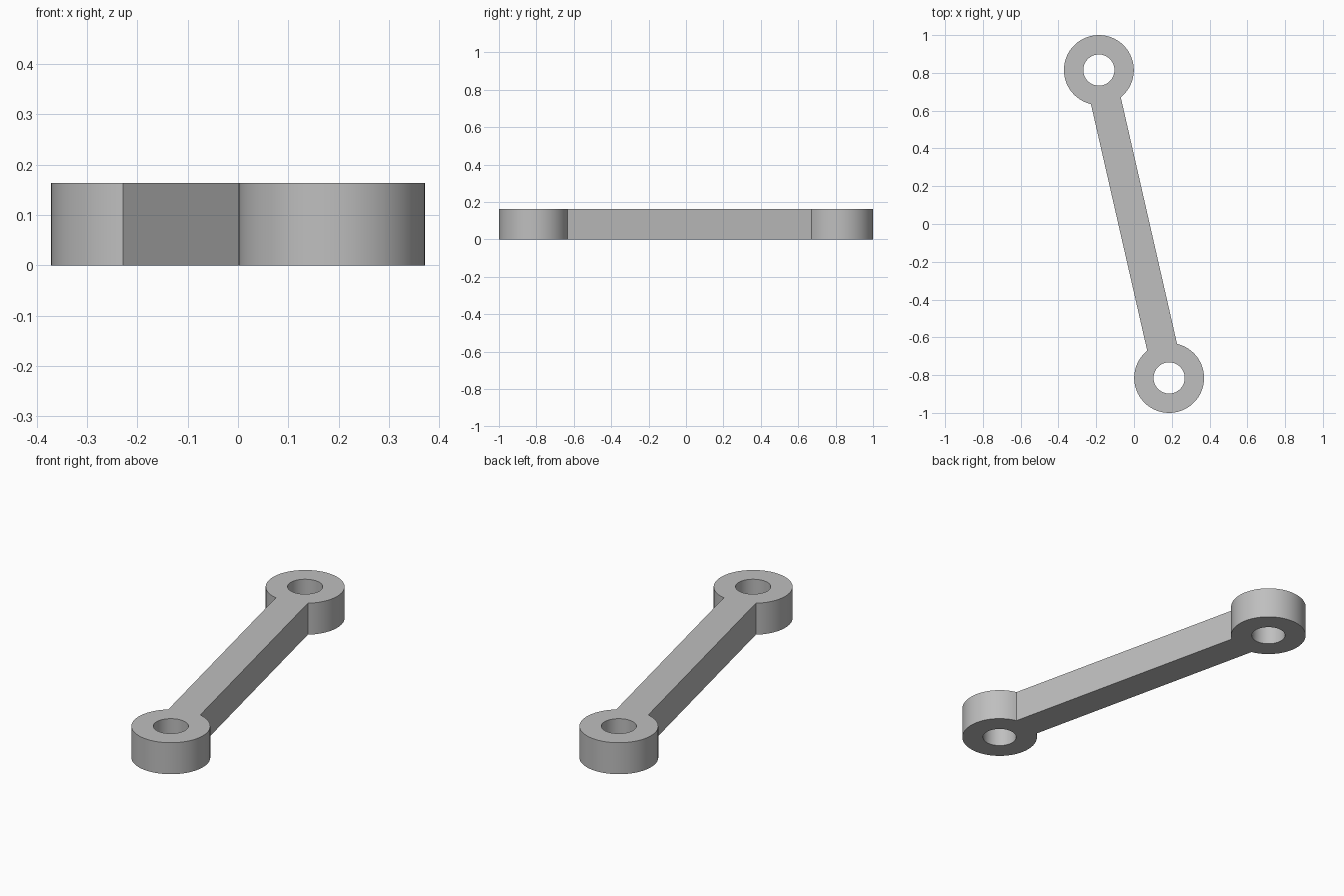
import bpy, bmesh, math
from mathutils import Vector

cube = bpy.data.objects.get("Cube")
if cube:
    bpy.data.objects.remove(cube, do_unlink=True)

EYE = Vector((0.186, -0.815))      # centre of the front eye; the back one is opposite
R_OUT, R_HOLE = 0.185, 0.0825
HALF_BAR, HEIGHT = 0.081, 0.163
STEPS = 64

mat = bpy.data.materials.new("plain grey")
mat.use_nodes = True
grey = (0.52, 0.52, 0.52, 1)
mat.diffuse_color = grey
mat.node_tree.nodes["Principled BSDF"].inputs["Base Color"].default_value = grey


def arc(centre, radius, start, sweep, count):
    return [centre + radius * Vector((math.cos(start + sweep * i / count),
                                      math.sin(start + sweep * i / count)))
            for i in range(count + 1)]


def add_loop(bm, points):
    verts = [bm.verts.new((p.x, p.y, 0)) for p in points]
    return [bm.edges.new((v, verts[i - 1])) for i, v in enumerate(verts)]


# Outline: an open arc round each eye, joined by the straight bar sides
outward = math.atan2(EYE.y, EYE.x)
half_sweep = math.pi - math.asin(HALF_BAR / R_OUT)
bm = bmesh.new()
outline, edges = [], []
for centre, angle in ((EYE, outward), (-EYE, outward + math.pi)):
    outline += arc(centre, R_OUT, angle - half_sweep, 2 * half_sweep, STEPS)
    edges += add_loop(bm, arc(centre, R_HOLE, 0, 2 * math.pi, STEPS)[:-1])
edges += add_loop(bm, outline)

# Fill round the holes, then raise to full thickness
bmesh.ops.triangle_fill(bm, edges=edges, use_beauty=True, normal=(0, 0, 1))
raised = bmesh.ops.extrude_face_region(bm, geom=bm.faces[:], use_keep_orig=True)
top = [g for g in raised["geom"] if isinstance(g, bmesh.types.BMVert)]
bmesh.ops.translate(bm, verts=top, vec=(0, 0, HEIGHT))
bmesh.ops.recalc_face_normals(bm, faces=bm.faces[:])

mesh = bpy.data.meshes.new("link_arm")
bm.to_mesh(mesh)
bm.free()
mesh.materials.append(mat)
link = bpy.data.objects.new("link_arm", mesh)
bpy.context.collection.objects.link(link)

# Smooth round walls, crisp rims
bpy.ops.object.select_all(action='DESELECT')
link.select_set(True)
bpy.context.view_layer.objects.active = link
bpy.ops.object.shade_smooth_by_angle(angle=math.radians(30))
